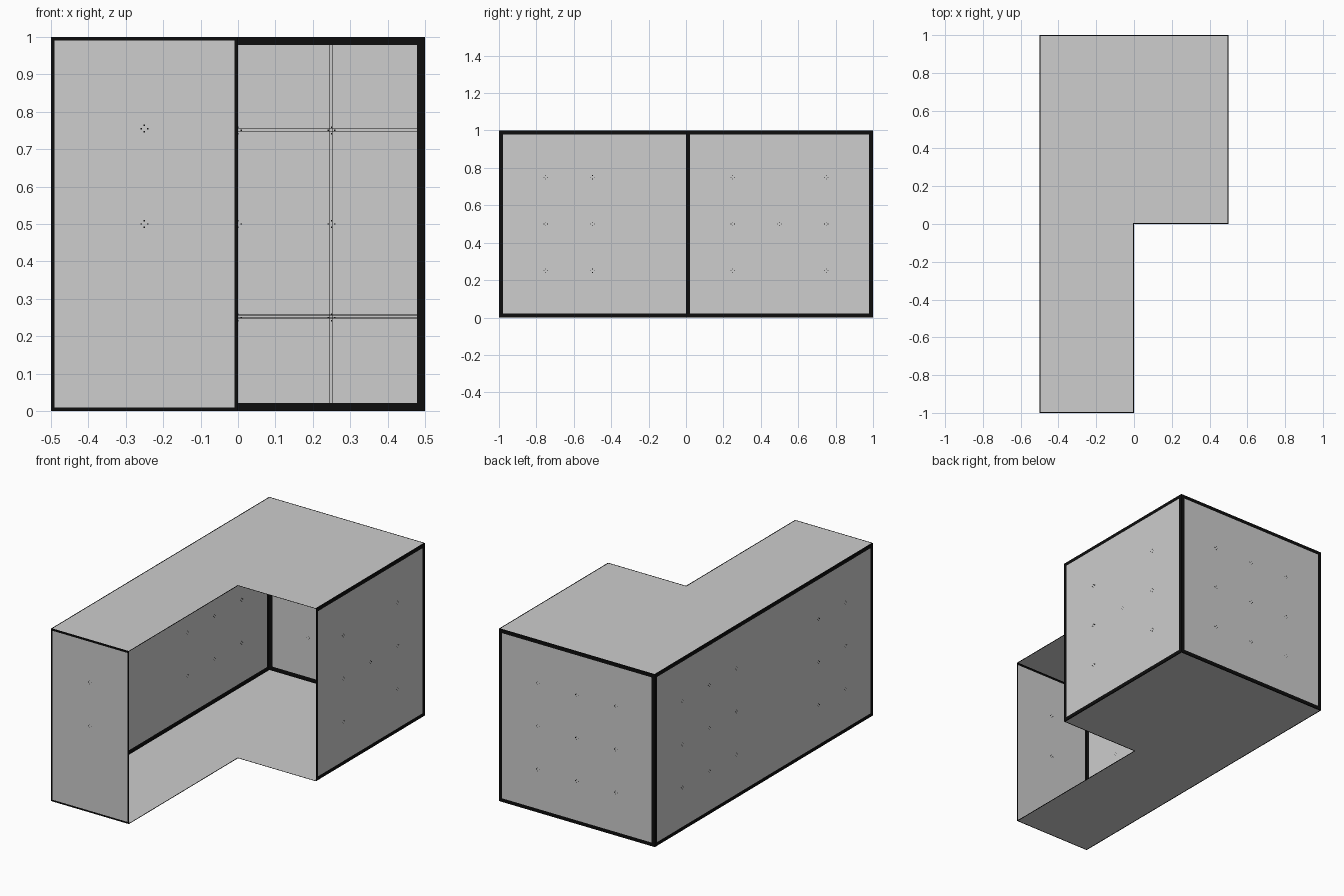
import bpy, bmesh
from mathutils import Vector

if "Cube" in bpy.data.objects:
    bpy.data.objects.remove(bpy.data.objects["Cube"])


def mat(name, v):
    m = bpy.data.materials.new(name)
    m.diffuse_color = (v, v, v, 1)
    m.use_nodes = True
    m.node_tree.nodes["Principled BSDF"].inputs["Base Color"].default_value = m.diffuse_color
    return m


GREY = mat("light_grey", 0.61)
BLACK = mat("black_trim", 0.004)


def finish(bm, name, mats):
    me = bpy.data.meshes.new(name)
    bm.to_mesh(me)
    bm.free()
    for m in mats:
        me.materials.append(m)
    ob = bpy.data.objects.new(name, me)
    bpy.context.collection.objects.link(ob)
    return ob


def panel(name, corners, border):
    """Flat sheet with an inset black border."""
    bm = bmesh.new()
    f = bm.faces.new([bm.verts.new(c) for c in corners])
    bm.normal_update()
    rim = bmesh.ops.inset_region(bm, faces=[f], thickness=border,
                                 use_boundary=True, use_even_offset=True)
    for r in rim["faces"]:
        r.material_index = 1
    return finish(bm, name, [GREY, BLACK])


def add_box(bm, centre, size):
    vs = bmesh.ops.create_cube(bm, size=1)["verts"]
    for v in vs:
        v.co = Vector(a * s + c for a, s, c in zip(v.co, size, centre))


def marks(name, axis, level, spots):
    """Tiny four-dot crosses showing on both sides of a wall."""
    bm = bmesh.new()
    for u, z in spots:
        for du, dz in ((-.009, 0), (.009, 0), (0, -.009), (0, .009)):
            if axis == "x":
                add_box(bm, (level, u + du, z + dz), (.001, .004, .004))
            else:
                add_box(bm, (u + du, level, z + dz), (.004, .001, .004))
    finish(bm, name, [BLACK])


# L-shaped floor and ceiling
outline = [(-.5, -1), (0, -1), (0, 0), (.5, 0), (.5, 1), (-.5, 1)]
panel("ceiling", [(x, y, 1) for x, y in outline], .006)
panel("floor", [(x, y, 0) for x, y in reversed(outline)], .006)


# Outer walls; the inner corner of the L stays open
def wall(name, a, b, border):
    panel(name, [(*a, 0), (*b, 0), (*b, 1), (*a, 1)], border)


wall("front_wall", (-.5, -1), (0, -1), .01)
wall("right_wall", (.5, 0), (.5, 1), .021)
wall("back_wall", (.5, 1), (-.5, 1), .021)
wall("left_wall", (-.5, 1), (-.5, -1), .021)

# Small registration marks on the quarter grid
quarters = (.25, .5, .75)
marks("right_marks", "x", .5, [(y, z) for y in (.25, .75) for z in quarters] + [(.5, .5)])
marks("left_marks", "x", -.5, [(y, z) for y in (-.75, -.5, .25, .5, .75) for z in (.25, .5, .75)])
marks("back_marks", "y", 1, [(x, z) for x in (-.25, 0, .25) for z in quarters])
marks("front_marks", "y", -1, [(-.25, .5), (-.25, .755)])

# Fine double grid lines inside the back wall
bm = bmesh.new()
for d in (-.004, .004):
    add_box(bm, (.248 + d, .999, .5), (.0025, .001, .96))
    for z in (.253, .752):
        add_box(bm, (.24, .999, z + d), (.48, .001, .0025))
finish(bm, "back_grid_lines", [BLACK])
